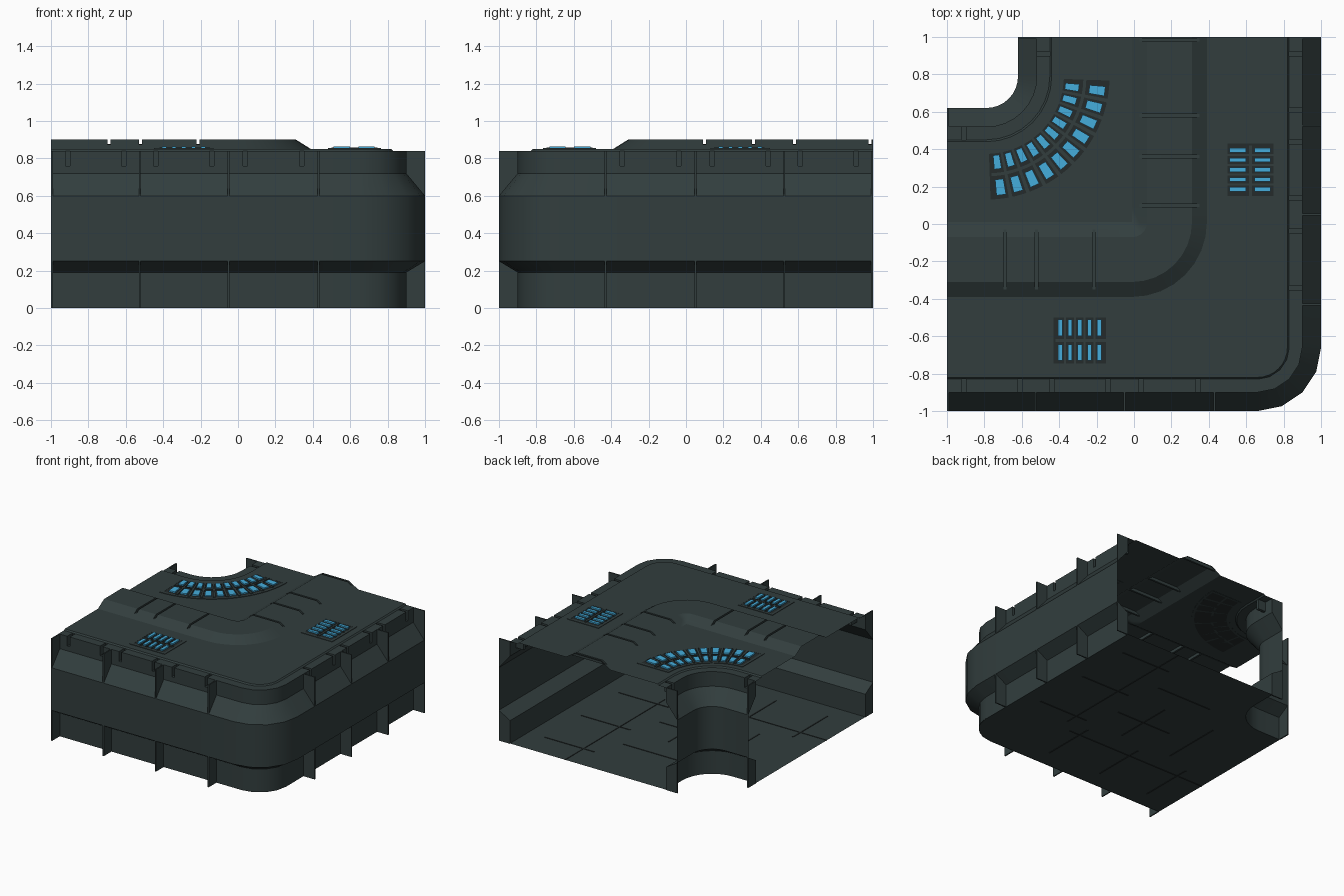
import bpy, bmesh, math

if "Cube" in bpy.data.objects:
    bpy.data.objects.remove(bpy.data.objects["Cube"])

def material(name, rgb):
    m = bpy.data.materials.new(name)
    m.diffuse_color = (*rgb, 1)
    m.use_nodes = True
    m.node_tree.nodes["Principled BSDF"].inputs["Base Color"].default_value = m.diffuse_color
    return m

HULL = material("dark teal grey", (0.032, 0.048, 0.048))
DARK = material("near black grey", (0.018, 0.024, 0.024))
BLUE = material("light blue", (0.06, 0.42, 0.72))

def finish(name, bm, mat, smooth=False):
    bmesh.ops.remove_doubles(bm, verts=bm.verts[:], dist=1e-5)
    me = bpy.data.meshes.new(name)
    bm.to_mesh(me)
    bm.free()
    me.materials.append(mat)
    ob = bpy.data.objects.new(name, me)
    bpy.context.collection.objects.link(ob)
    if smooth:
        bpy.ops.object.select_all(action='DESELECT')
        ob.select_set(True)
        bpy.context.view_layer.objects.active = ob
        bpy.ops.object.shade_smooth_by_angle(angle=math.radians(30))
    return ob

def mirror(x, y):
    """Reflect across the corner diagonal."""
    return -y, -x

def same(x, y):
    return x, y

# Sweep a (distance, z, arc centre) profile round the L-shaped corner.
# Stations listed in cuts use the second profile, giving slots and grooves.
def sweep(name, profile, n=8, cuts_a=(), cuts_b=(), cut_profile=None, w=0.008, mat=HULL):
    def leg(cuts, fn):
        rows = [[(*fn(-1, -d), z) for d, z, c in profile]]
        for g in sorted(cuts):
            for t, p in ((g - w, profile), (g - w, cut_profile),
                         (g + w, cut_profile), (g + w, profile)):
                rows.append([(*fn(t, -d), z) for d, z, c in p])
        return rows
    rows = leg(cuts_a, same)
    for k in range(n + 1):
        a = math.radians(-90 + 90 * k / n)
        rows.append([(c + (d - c) * math.cos(a), -c + (d - c) * math.sin(a), z)
                     for d, z, c in profile])
    rows += leg(cuts_b, mirror)[::-1]
    bm = bmesh.new()
    vs = [[bm.verts.new(p) for p in r] for r in rows]
    for r, s in zip(vs, vs[1:]):
        for j in range(len(r) - 1):
            bm.faces.new((r[j], s[j], s[j + 1], r[j + 1]))
    bmesh.ops.dissolve_degenerate(bm, dist=1e-5, edges=bm.edges[:])
    return finish(name, bm, mat, True)

OUT, MID, INN = 0.66, -0.01, -0.79      # arc centres of the three bends
def flip(d):                            # cross-section is symmetric
    return 0.38 - d

# Outer and inner walls with small slots along the top edge
wall = [(0.9, 0), (0.9, 0.19), (1, 0.25), (1, 0.6), (0.9, 0.72),
        (0.9, 0.76), (0.9, 0.84), (0.83, 0.84), (0.82, 0.85)]
slot = wall[:6] + [(0.83, 0.76)] + wall[7:]
slots = [-0.91, -0.61, -0.44, -0.14, 0.04, 0.34]
sweep("outer_wall", [(d, z, OUT) for d, z in wall], 4, slots, slots,
      [(d, z, OUT) for d, z in slot], 0.012)
sweep("inner_wall", [(flip(d), z, INN) for d, z in wall[::-1]], 8, [-0.91], [-0.91],
      [(flip(d), z, INN) for d, z in slot[::-1]], 0.012)

# Roof: flat strips either side of a raised, grooved ridge
sweep("outer_roof", [(0.82, 0.85, OUT), (0.39, 0.85, MID)])
sweep("inner_roof", [(-0.01, 0.85, MID), (flip(0.82), 0.85, INN)])
ridge = [(0.39, 0.85), (0.35, 0.875), (0.31, 0.9), (0.07, 0.9), (0.03, 0.875), (-0.01, 0.85)]
sweep("roof_ridge", [(d, z, MID) for d, z in ridge], 8,
      [-0.69, -0.52, -0.215], [-0.985, -0.58, -0.36, -0.1],
      [(d, min(z, 0.876), MID) for d, z in ridge])

# Floor sheet
sweep("floor", [(flip(0.9), 0.003, INN), (0.19, 0.003, MID), (0.9, 0.003, OUT)])

# Solid box in (u, v) space bent by a mapping function
def block(bm, fn, u0, u1, v0, v1, z0, z1, n=1):
    rings = []
    for k in range(n + 1):
        u = u0 + (u1 - u0) * k / n
        rings.append([bm.verts.new((*fn(u, v), z))
                      for v, z in ((v0, z0), (v1, z0), (v1, z1), (v0, z1))])
    for a, b in zip(rings, rings[1:]):
        for j in range(4):
            bm.faces.new((a[j], b[j], b[(j + 1) % 4], a[(j + 1) % 4]))
    bm.faces.new(rings[0][::-1])
    bm.faces.new(rings[-1])

def solid(name, bm, mat):
    bmesh.ops.recalc_face_normals(bm, faces=bm.faces[:])
    return finish(name, bm, mat)

# Rib plates standing in the wall's upper and lower recesses
lower = [(0.9, 0), (1, 0), (1, 0.25), (0.9, 0.19)]
upper = [(0.9, 0.72), (1, 0.6), (1, 0.84), (0.9, 0.84)]
def ribs(name, places, offset):
    bm = bmesh.new()
    for fn in (same, mirror):
        for t in places:
            for shape in (lower, upper):
                a, b = ([bm.verts.new((*fn(t + s, -offset(d)), z)) for d, z in shape]
                        for s in (-0.005, 0.005))
                bm.faces.new(a)
                bm.faces.new(b[::-1])
                for j in range(4):
                    k = (j + 1) % 4
                    bm.faces.new((a[j], a[k], b[k], b[j]))
    solid(name, bm, HULL)

ribs("outer_wall_ribs", [-0.995, -0.525, -0.05, 0.43], lambda d: d)
ribs("inner_wall_ribs", [-0.995], flip)

# Floor seams
bm = bmesh.new()
for fn in (same, mirror):
    for t in (-0.76, -0.29, 0.2):
        block(bm, fn, t - 0.006, t + 0.006, -0.75, -0.3, 0, 0.006)
    for t in (-0.525, -0.05):
        block(bm, fn, t - 0.006, t + 0.006, -0.2, 0.3, 0, 0.006)
    block(bm, fn, -1, 0.3, -0.405, -0.395, 0, 0.006)
solid("floor_seams", bm, DARK)

# Vents: rim, dark panel, dividers and glowing bars
def vent(name, fn, u0, u1, v0, v1, cols, rows, fill, n, rim_u, rim_v):
    bm = bmesh.new()
    for a, b, c, d, k in ((u0, u1, v0, v0 + rim_v, n), (u0, u1, v1 - rim_v, v1, n),
                          (u0, u0 + rim_u, v0, v1, 1), (u1 - rim_u, u1, v0, v1, 1)):
        block(bm, fn, a, b, c, d, 0.848, 0.854, k)
    a, b = u0 + rim_u, u1 - rim_u
    pitch = (b - a - rim_u) / cols
    a += rim_u / 2
    vm = (rows[0][1] + rows[1][0]) / 2
    block(bm, fn, a, b, vm - 0.008, vm + 0.008, 0.848, 0.858, n)
    for i in range(1, cols):
        u = a + pitch * i
        block(bm, fn, u - pitch * 0.1, u + pitch * 0.1, v0 + rim_v, v1 - rim_v, 0.848, 0.858)
    solid(name + "_frame", bm, HULL)
    bm = bmesh.new()
    block(bm, fn, u0 + rim_u, u1 - rim_u, v0 + rim_v, v1 - rim_v, 0.848, 0.853, n)
    solid(name + "_panel", bm, DARK)
    bm = bmesh.new()
    for i in range(cols):
        u = a + pitch * (i + 0.5)
        for r0, r1 in rows:
            block(bm, fn, u - pitch * fill / 2, u + pitch * fill / 2, r0, r1, 0.85, 0.864)
    solid(name + "_bars", bm, BLUE)

rect_rows = ((-0.73, -0.645), (-0.60, -0.51))
for name, fn in (("front_vent", same), ("side_vent", mirror)):
    vent(name, fn, -0.45, -0.13, -0.765, -0.48, 5, rect_rows, 0.45, 1, 0.02, 0.02)

def polar(u, v):
    a = math.radians(u)
    return INN + v * math.cos(a), -INN + v * math.sin(a)
vent("curved_vent", polar, -90, 0, 0.395, 0.68, 10,
     ((0.425, 0.50), (0.555, 0.64)), 0.55, 20, 2, 0.02)
